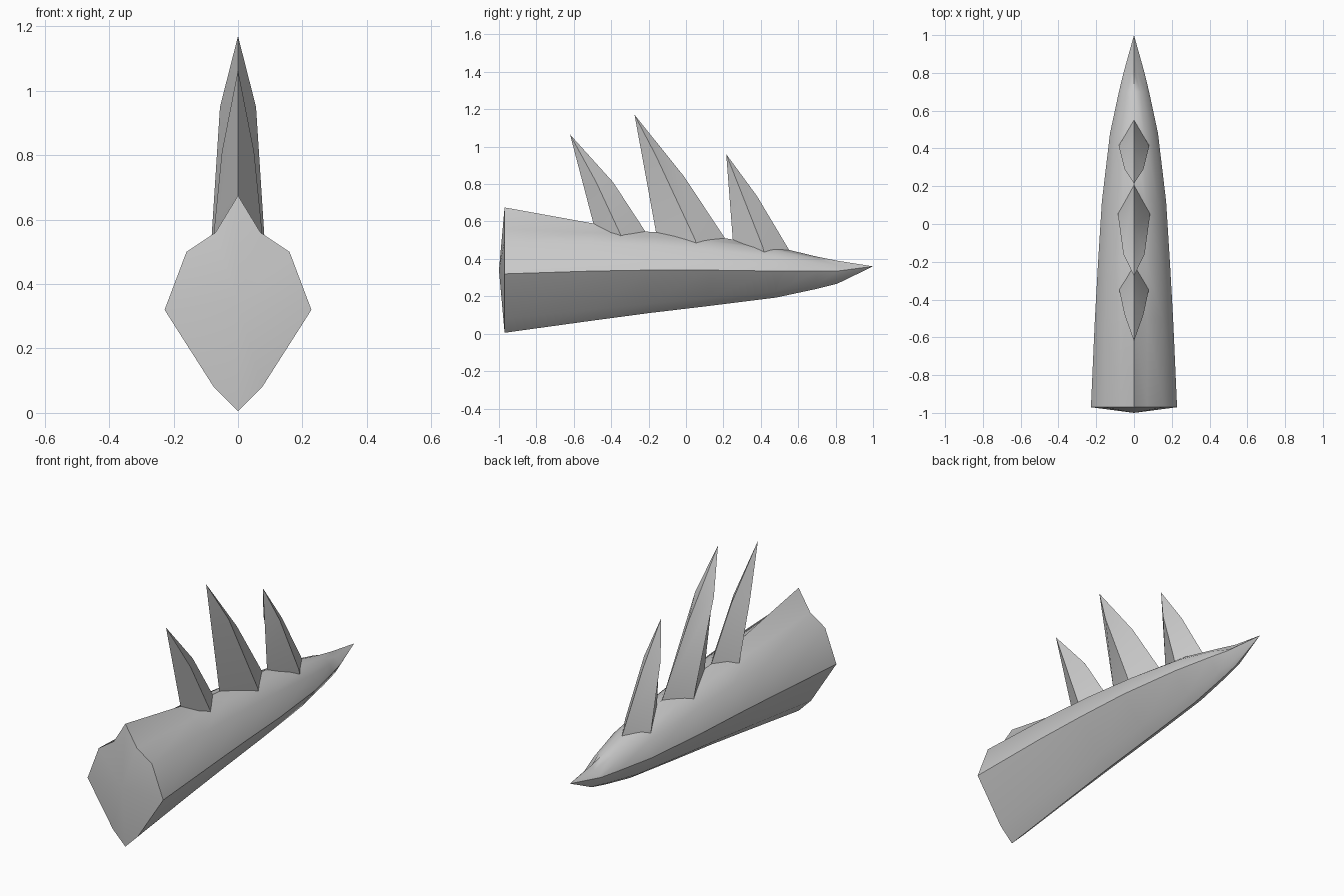
import bpy, bmesh
from mathutils import Vector

if "Cube" in bpy.data.objects:
    bpy.data.objects.remove(bpy.data.objects["Cube"])


def finish(bm, name, angle):
    bmesh.ops.recalc_face_normals(bm, faces=bm.faces[:])
    mesh = bpy.data.meshes.new(name)
    bm.to_mesh(mesh)
    bm.free()
    ob = bpy.data.objects.new(name, mesh)
    bpy.context.collection.objects.link(ob)
    bpy.ops.object.select_all(action='DESELECT')
    ob.select_set(True)
    bpy.context.view_layer.objects.active = ob
    bpy.ops.object.shade_smooth_by_angle(angle=angle)
    return ob


def loft(rings, end_points, name, angle):
    # Skin closed rings; close each end with a fan to a point (None = open end)
    bm = bmesh.new()
    vs = [[bm.verts.new(p) for p in r] for r in rings]
    n = len(vs[0])
    for a, b in zip(vs, vs[1:]):
        for i in range(n):
            j = (i + 1) % n
            bm.faces.new((a[i], a[j], b[j], b[i]))
    for ring, p in zip((vs[0], vs[-1]), end_points):
        if p is None:
            continue
        c = bm.verts.new(p)
        for i in range(n):
            bm.faces.new((ring[i], ring[(i + 1) % n], c))
    return finish(bm, name, angle)


def mirrored(half):
    # half profile runs from one centre point to the other
    return half + [(-x, y, z) for x, y, z in half[-2:0:-1]]


# Tapering body: (y, half profile from keel to ridge as x, z)
sections = [
    (-0.97, [(0, .005), (.075, .08), (.228, .32), (.16, .50), (.07, .56), (0, .675)]),
    (-0.50, [(0, .07), (.065, .13), (.207, .335), (.15, .49), (.07, .54), (0, .59)]),
    (-0.20, [(0, .11), (.06, .16), (.19, .34), (.14, .475), (.065, .52), (0, .545)]),
    (0.12, [(0, .148), (.055, .19), (.17, .34), (.125, .45), (.06, .495), (0, .525)]),
    (0.48, [(0, .193), (.045, .225), (.127, .335), (.10, .41), (.055, .445), (0, .465)]),
    (0.70, [(0, .24), (.03, .26), (.08, .335), (.065, .375), (.035, .40), (0, .412)]),
    (0.81, [(0, .268), (.02, .28), (.053, .335), (.045, .345), (.015, .365), (0, .39)]),
]
rings = [mirrored([(x, y, z) for x, z in half]) for y, half in sections]
loft(rings, ((0, -1, .34), (0, 1, .36)), "tapered_body", 0.75)


# Dorsal spikes: four-sided blades swept back, with one bend ring
def spike(name, tip, front, back, back_mid, side_base, side_mid):
    t, f = Vector((0, *tip)), Vector((0, *front))
    fm = f.lerp(t, 0.6)
    base = mirrored([tuple(f), side_base, (0, *back)])
    mid = mirrored([tuple(fm), side_mid, (0, *back_mid)])
    low = [(x, y + 0.015, z - 0.06) for x, y, z in base]
    loft([low, base, mid], (None, tuple(t)), name, 0.9)


spike("rear_spike", (-.62, 1.065), (-.49, .57), (-.21, .535), (-.39, .81),
      (.078, -.35, .53), (.05, -.48, .81))
spike("middle_spike", (-.275, 1.17), (-.16, .54), (.205, .515), (-.01, .84),
      (.085, .05, .50), (.056, -.16, .95))
spike("front_spike", (.215, .96), (.25, .505), (.55, .45), (.38, .735),
      (.08, .41, .465), (.05, .29, .77))
